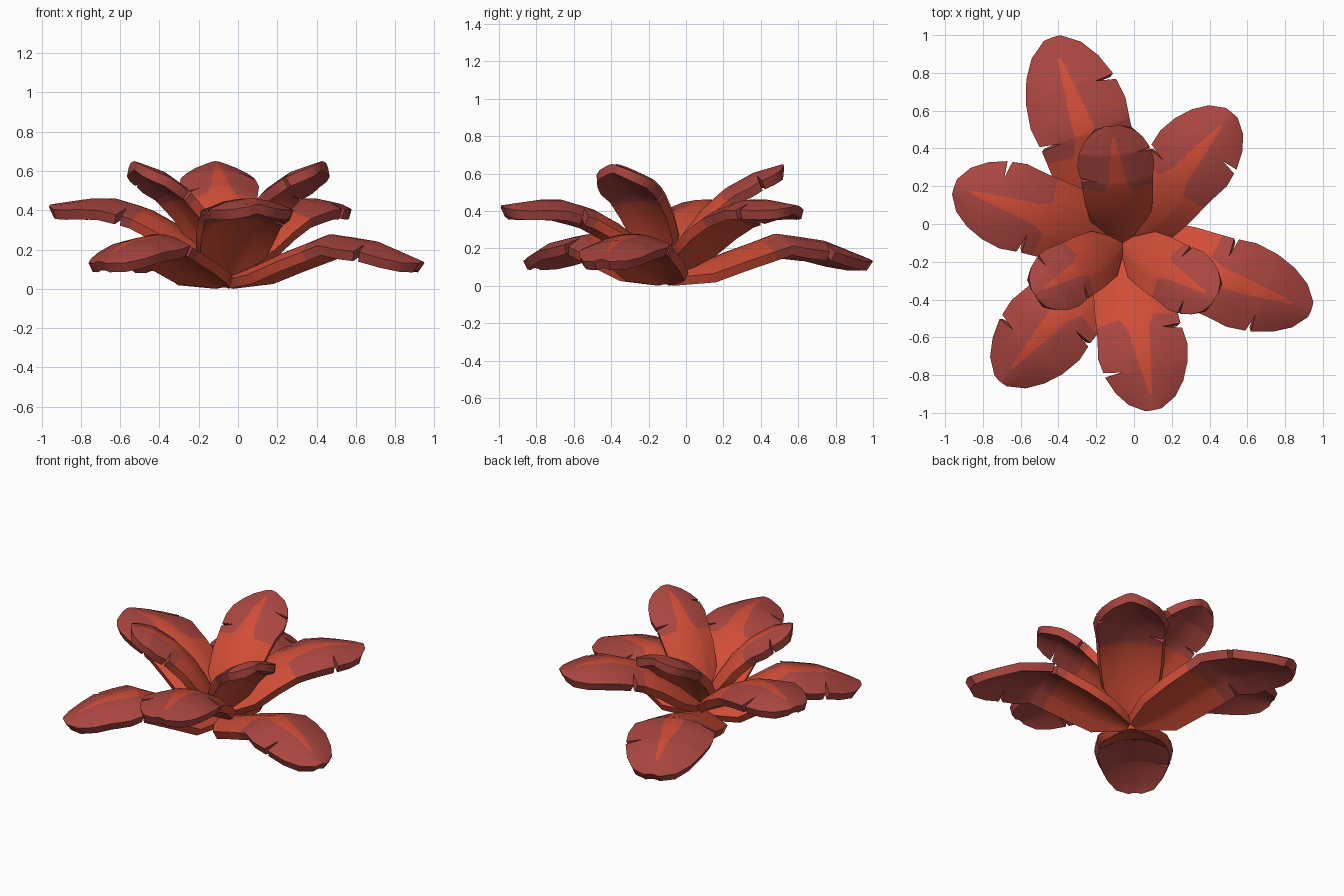
import bpy, bmesh, math
from mathutils import Vector

if "Cube" in bpy.data.objects:
    bpy.data.objects.remove(bpy.data.objects["Cube"])

CENTRE = Vector((-0.06, -0.10, 0))
THICK = 0.05


def material(name, rgb):
    m = bpy.data.materials.new(name)
    m.diffuse_color = (*rgb, 1)
    m.use_nodes = True
    m.node_tree.nodes["Principled BSDF"].inputs["Base Color"].default_value = m.diffuse_color
    return m


ORANGE = material("orange_red", (0.64, 0.075, 0.038))
RED = material("dusky_red", (0.41, 0.062, 0.052))


def interp(pts, t):
    for (a, p), (b, q) in zip(pts, pts[1:]):
        if t <= b:
            return p + (q - p) * (t - a) / (b - a)
    return pts[-1][1]


# petal outline, streak width and height profiles, all against length 0..1
OUTLINE = [(0, .2), (.15, .78), (.3, .88), (.5, .93), (.64, 1), (.77, .92),
           (.87, .76), (.95, .52), (1, .18)]
STREAK = [(0, .3), (.44, .40), (.52, .24), (.9, .05), (1, .05)]
LOW = [(0, .055), (.15, .115), (.3, .185), (.54, .28), (.77, .24), (1, .14)]
MIDDLE = [(0, .10), (.15, .23), (.3, .335), (.45, .41), (.64, .46), (.77, .46), (1, .43)]
UPPER = [(0, .14), (.15, .29), (.3, .41), (.5, .52), (.75, .605), (1, .65)]
ROWS = [0, .15, .3, .44, .505, .52, .535, .64, .735, .75, .765, .87, .90, .95, 1]
TEAR_LEFT, TEAR_RIGHT = .52, .75


def petal(name, angle, length, half, profile):
    a = math.radians(angle)
    out = Vector((math.cos(a), math.sin(a), 0))
    left = Vector((-out.y, out.x, 0))
    bm = bmesh.new()
    layers = []
    for layer in (0, 1):
        grid = []
        for t in ROWS:
            w = half * interp(OUTLINE, t)
            s = interp(STREAK, t)
            # torn notches in each edge
            r = -.58 if t == TEAR_RIGHT else -1
            l = .55 if t == TEAR_LEFT else 1
            t0, t1 = max(0, t - .06), min(1, t + .06)
            slope = (interp(profile, t1) - interp(profile, t0)) / ((t1 - t0) * length)
            n = (Vector((0, 0, 1)) - out * slope).normalized()
            row = []
            for v in (r, -.5, -s, 0, s, .5, l):
                p = CENTRE + out * (t * length) + left * (v * w)
                p.z = interp(profile, t)
                p -= n * (.26 * v * v * w)          # arched across
                if layer:                           # underside, slightly inset
                    p -= n * THICK + left * (v * w * .09)
                    if t == 1:
                        p -= out * .015
                p.z = max(p.z, 0)
                row.append(bm.verts.new(p))
            grid.append(row)
        layers.append(grid)
    top, bot = layers
    nr, nc = len(ROWS), 7

    def face(vs, mat):
        bm.faces.new(vs).material_index = mat

    for i in range(nr - 1):
        base = ROWS[i] < .43
        edge = 0 if base else 1
        for j in range(nc - 1):
            streak = j in (2, 3) and ROWS[i] < .89
            face((top[i][j], top[i + 1][j], top[i + 1][j + 1], top[i][j + 1]),
                 0 if base or streak else 1)
            face((bot[i][j], bot[i][j + 1], bot[i + 1][j + 1], bot[i + 1][j]), edge)
        for j in (0, nc - 1):
            face((top[i][j], bot[i][j], bot[i + 1][j], top[i + 1][j]), edge)
    for i, mat in ((0, 0), (nr - 1, 1)):
        for j in range(nc - 1):
            face((top[i][j], top[i][j + 1], bot[i][j + 1], bot[i][j]), mat)
    bmesh.ops.recalc_face_normals(bm, faces=bm.faces)
    me = bpy.data.meshes.new(name)
    bm.to_mesh(me)
    bm.free()
    me.materials.append(ORANGE)
    me.materials.append(RED)
    ob = bpy.data.objects.new(name, me)
    bpy.context.collection.objects.link(ob)
    bpy.ops.object.select_all(action='DESELECT')
    ob.select_set(True)
    bpy.context.view_layer.objects.active = ob
    bpy.ops.object.shade_smooth_by_angle(angle=math.radians(35))


# three rings of three petals: angle, length, half width
RINGS = {
    "low": (LOW, [(109, 1.15, .265), (-19.5, 1.06, .235), (228.5, .98, .24)]),
    "middle": (MIDDLE, [(50, .90, .23), (-79.5, .90, .24), (161.5, .94, .235)]),
    "upper": (UPPER, [(95, .62, .205), (-31, .57, .18), (210, .54, .175)]),
}
for ring, (profile, petals) in RINGS.items():
    for k, (angle, length, half) in enumerate(petals, 1):
        petal(f"{ring}_petal_{k}", angle, length, half, profile)
